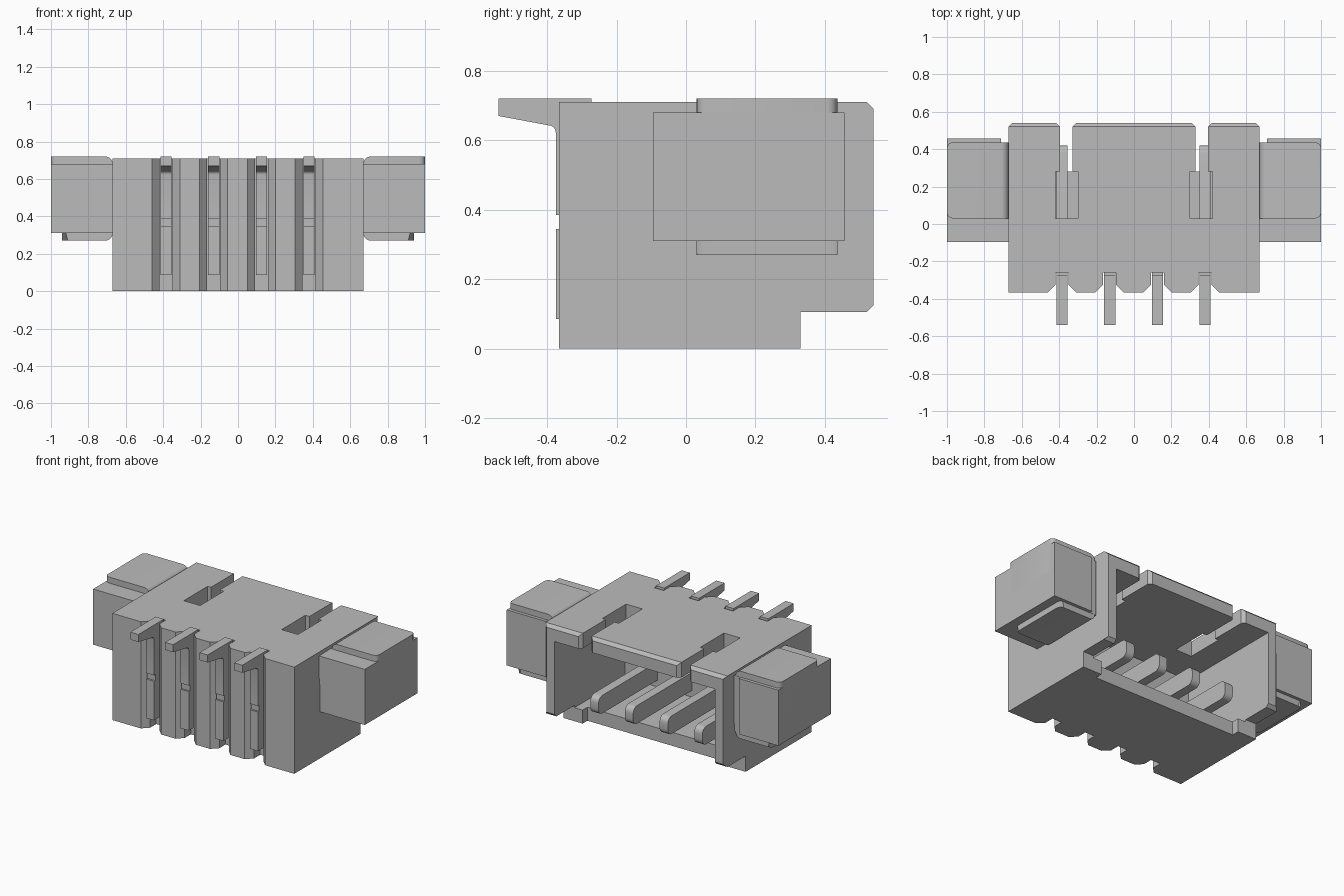
import bpy, bmesh
from math import sin, cos, pi, radians

if "Cube" in bpy.data.objects:
    bpy.data.objects.remove(bpy.data.objects["Cube"], do_unlink=True)

grey = bpy.data.materials.new("plain_grey")
grey.use_nodes = True
grey.diffuse_color = (0.5, 0.5, 0.5, 1)
grey.node_tree.nodes["Principled BSDF"].inputs["Base Color"].default_value = (0.5, 0.5, 0.5, 1)


def prism(name, pts, axis, lo, hi, edit=None):
    """Extrude a closed outline along an axis."""
    place = {"x": lambda a, b, t: (t, a, b),
             "y": lambda a, b, t: (a, t, b),
             "z": lambda a, b, t: (a, b, t)}[axis]
    bm = bmesh.new()
    rings = [[bm.verts.new(place(a, b, t)) for a, b in pts] for t in (lo, hi)]
    bm.faces.new(rings[0])
    bm.faces.new(rings[1])
    n = len(pts)
    for i in range(n):
        j = (i + 1) % n
        bm.faces.new((rings[0][i], rings[0][j], rings[1][j], rings[1][i]))
    if edit:
        edit(bm)
    bmesh.ops.recalc_face_normals(bm, faces=bm.faces)
    mesh = bpy.data.meshes.new(name)
    bm.to_mesh(mesh)
    bm.free()
    mesh.materials.append(grey)
    obj = bpy.data.objects.new(name, mesh)
    bpy.context.collection.objects.link(obj)
    return obj


def box(name, x0, x1, y0, y1, z0, z1):
    return prism(name, [(x0, y0), (x1, y0), (x1, y1), (x0, y1)], "z", z0, z1)


def arc(cx, cy, r, start, end, steps=5):
    return [(cx + r * cos(radians(start + (end - start) * i / steps)),
             cy + r * sin(radians(start + (end - start) * i / steps)))
            for i in range(steps + 1)]


def smooth(obj):
    bpy.ops.object.select_all(action="DESELECT")
    obj.select_set(True)
    bpy.context.view_layer.objects.active = obj
    bpy.ops.object.shade_smooth_by_angle(angle=radians(35))


PIN_X = [-0.385 + 0.255 * i for i in range(4)]

# Housing block with a chamfered rear rim
def taper_rear(bm):
    for v in bm.verts:
        if v.co.y > 0.53:
            v.co.x *= 0.65 / 0.67

side = [(-0.365, 0), (0.33, 0), (0.33, 0.105), (0.52, 0.105),
        (0.54, 0.125), (0.54, 0.69), (0.52, 0.71), (-0.365, 0.71)]
housing = prism("housing", side, "x", -0.67, 0.67, taper_rear)

# Cutters: plug cavity, floor recess, top latch slots, front pin grooves
cutters = [box("cavity_cutter", -0.59, 0.59, -0.2, 0.7, 0.09, 0.61),
           box("floor_recess_cutter", -0.53, 0.53, 0.28, 0.7, -0.1, 0.2)]
slot = [(0.42, 0.03), (0.30, 0.03), (0.30, 0.28), (0.33, 0.28), (0.33, 0.52),
        (0.30, 0.55), (0.425, 0.55), (0.395, 0.52), (0.395, 0.28), (0.42, 0.28)]
for s in (-1, 1):
    cutters.append(prism("slot_cutter", [(s * x, y) for x, y in slot], "z", 0.5, 0.8))
for c in PIN_X:
    half = [(0.11, -0.40), (0.035, -0.325), (0.035, -0.26)]
    outline = [(c - x, y) for x, y in half] + [(c + x, y) for x, y in reversed(half)]
    cutters.append(prism("groove_cutter", outline, "z", -0.1, 0.8))

for cutter in cutters:
    cutter.hide_render = True
    mod = housing.modifiers.new("cut", "BOOLEAN")
    mod.operation = "DIFFERENCE"
    mod.solver = "EXACT"
    mod.object = cutter
bpy.context.view_layer.update()
result = bpy.data.meshes.new_from_object(
    housing.evaluated_get(bpy.context.evaluated_depsgraph_get()))
housing.modifiers.clear()
housing.data = result
for cutter in cutters:
    bpy.data.objects.remove(cutter, do_unlink=True)

# Contact pins: solder lead on the front, blade inside the cavity
lead = [(-0.54, 0.72), (-0.54, 0.67), (-0.395, 0.643)]
lead += arc(-0.395, 0.623, 0.02, 90, 0, 4)[1:]
lead += [(-0.375, 0.385), (-0.363, 0.385), (-0.363, 0.345), (-0.375, 0.345),
         (-0.375, 0.085), (-0.272, 0.085), (-0.272, 0.72)]
blade = [(-0.28, 0.135)] + arc(0.38, 0.175, 0.04, -90, 0) + \
    arc(0.38, 0.215, 0.04, 0, 90) + [(-0.28, 0.255)]
for i, c in enumerate(PIN_X):
    smooth(prism(f"pin_lead_{i + 1}", lead, "x", c - 0.03, c + 0.03))
    smooth(prism(f"pin_blade_{i + 1}", blade, "x", c - 0.03, c + 0.03))

# Side ears with a wrapped anchor plate
def round_corners(bm):
    edges = [e for e in bm.edges
             if all(v.co.z != e.verts[0].co.z or v is e.verts[0] for v in e.verts)
             and all(abs(v.co.x) > 0.9 for v in e.verts)
             and abs(e.verts[0].co.y - e.verts[1].co.y) < 0.001]
    bmesh.ops.bevel(bm, geom=edges, offset=0.03, segments=4, profile=0.5, affect="EDGES")

wrap = arc(0.71, 0.31, 0.04, 180, 270) + [(0.94, 0.27), (0.94, 0.5), (1.0, 0.5), (1.0, 0.72)]
wrap += arc(0.71, 0.68, 0.04, 90, 180)
for s, label in ((1, "left"), (-1, "right")):
    xs = sorted((s * 0.66, s))
    box(f"{label}_ear", *xs, -0.095, 0.437, 0.31, 0.68)
    xs = sorted((s * 0.71, s))
    box(f"{label}_ear_back", *xs, 0.43, 0.457, 0.31, 0.68)
    plate = prism(f"{label}_anchor_plate", [(s * x, z) for x, z in wrap],
                  "y", 0.03, 0.436, round_corners)
    smooth(plate)
